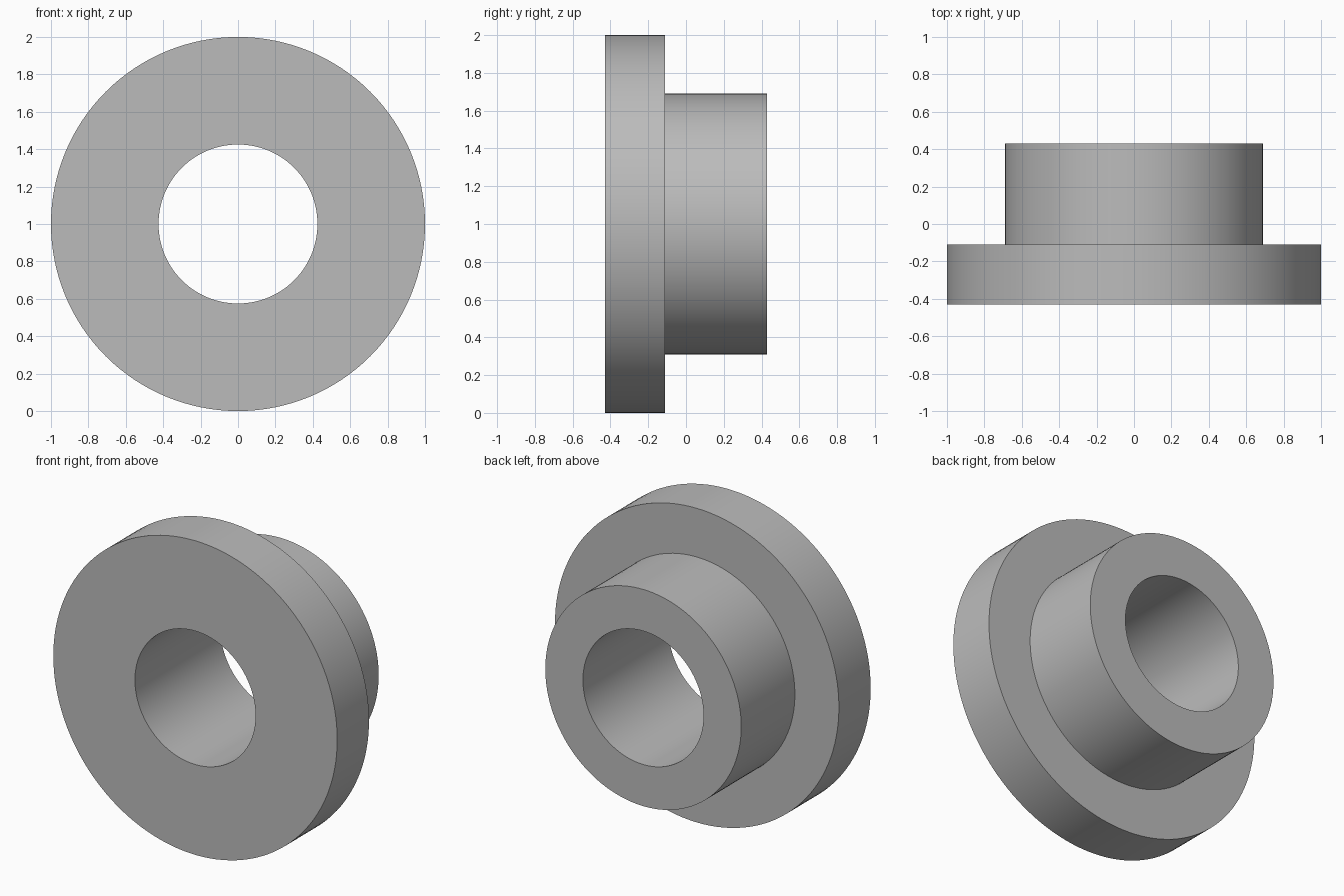
import bpy
import bmesh
import math
from mathutils import Matrix, Vector

cube = bpy.data.objects.get("Cube")
if cube:
    bpy.data.objects.remove(cube, do_unlink=True)

SEGMENTS = 128
BORE_R, HUB_R, FLANGE_R = 0.425, 0.69, 1.0
FRONT, STEP, BACK = -0.43, -0.11, 0.43

# Plain grey material
grey = bpy.data.materials.new("plain grey")
grey.use_nodes = True
colour = (0.5, 0.5, 0.5, 1.0)
grey.diffuse_color = colour
grey.node_tree.nodes["Principled BSDF"].inputs["Base Color"].default_value = colour

# Closed cross-section as (radius, y)
profile = [(BORE_R, FRONT), (FLANGE_R, FRONT), (FLANGE_R, STEP),
           (HUB_R, STEP), (HUB_R, BACK), (BORE_R, BACK)]

# Revolve the cross-section around the y axis
bm = bmesh.new()
rings = []
for i in range(SEGMENTS):
    turn = Matrix.Rotation(math.tau * i / SEGMENTS, 3, 'Y')
    rings.append([bm.verts.new(turn @ Vector((r, y, 0))) for r, y in profile])
for i, ring in enumerate(rings):
    following = rings[(i + 1) % SEGMENTS]
    for j in range(len(profile)):
        k = (j + 1) % len(profile)
        bm.faces.new((ring[j], ring[k], following[k], following[j]))
bmesh.ops.recalc_face_normals(bm, faces=bm.faces)

mesh = bpy.data.meshes.new("flanged_bushing")
bm.to_mesh(mesh)
bm.free()
mesh.materials.append(grey)

# Flanged bushing, standing on its rim
bushing = bpy.data.objects.new("flanged_bushing", mesh)
bushing.location.z = FLANGE_R
bpy.context.collection.objects.link(bushing)

# Smooth cylinder walls with sharp rims
bpy.ops.object.select_all(action='DESELECT')
bushing.select_set(True)
bpy.context.view_layer.objects.active = bushing
bpy.ops.object.shade_smooth_by_angle(angle=math.radians(30))
